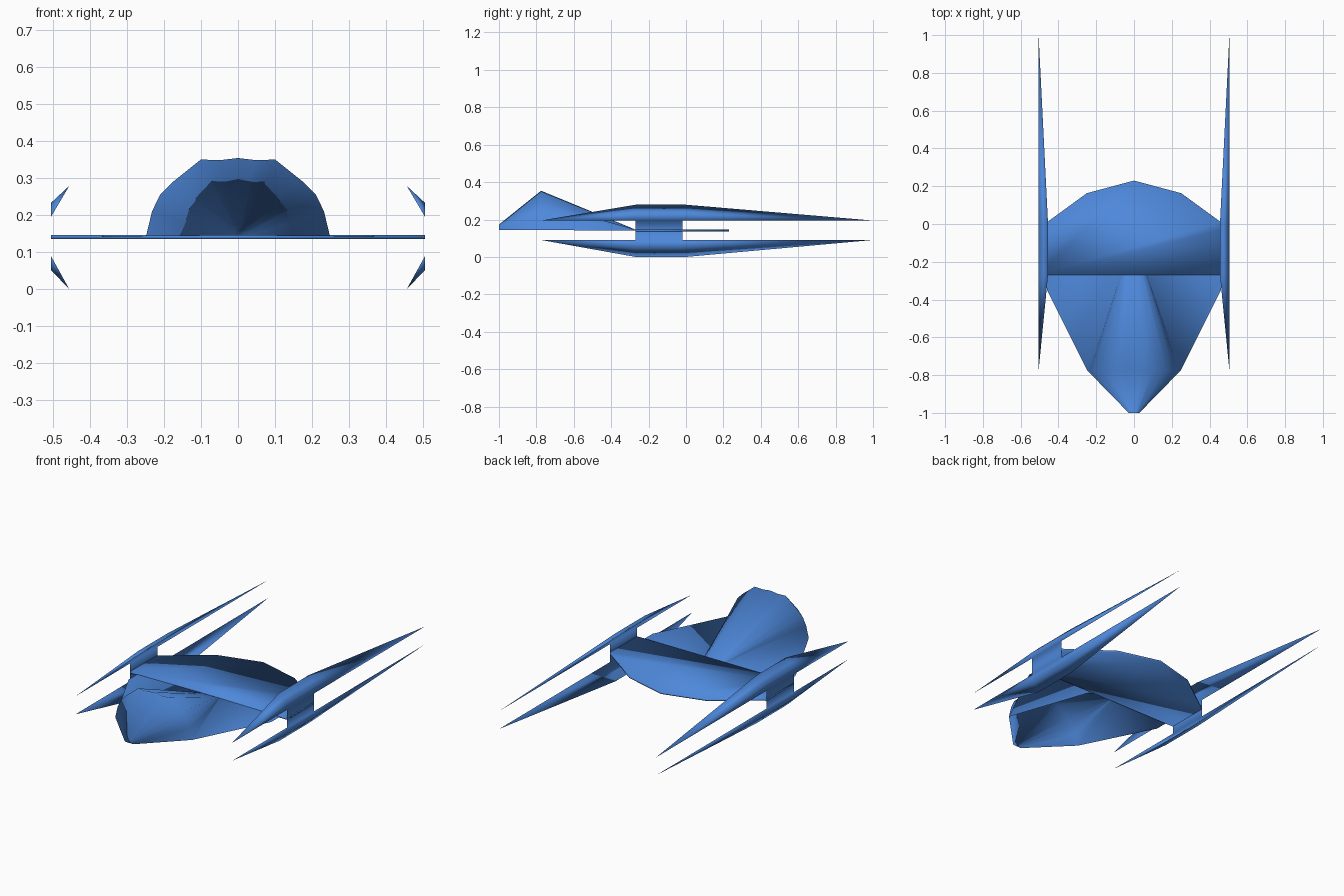
import bpy, math

if "Cube" in bpy.data.objects:
    bpy.data.objects.remove(bpy.data.objects["Cube"])

blue = bpy.data.materials.new("hull_blue")
blue.diffuse_color = (.075, .245, .70, 1)
blue.use_nodes = True
blue.node_tree.nodes["Principled BSDF"].inputs["Base Color"].default_value = blue.diffuse_color

def make(name, verts, faces):
    """Smooth-shaded blue mesh object."""
    me = bpy.data.meshes.new(name)
    me.from_pydata(verts, [], faces)
    me.update()
    me.materials.append(blue)
    for p in me.polygons:
        p.use_smooth = True
    ob = bpy.data.objects.new(name, me)
    bpy.context.collection.objects.link(ob)

def mirror_half(pts):
    return pts + [(-x, y, z) for x, y, z in reversed(pts[:-1])]

# Canopy hood: nose ring, high arch, then a tapering back that flattens onto the deck,
# with a flat wing on each side from the arch foot to the deck corner
n = 7
nose = [(.028 * math.cos(i * math.pi / 12), -1, .145 + .028 * math.sin(i * math.pi / 12)) for i in range(n)]
arch = [(x, -.775, z) for x, z in [(.248, .143), (.232, .21), (.21, .255), (.175, .29), (.1, .35), (.05, .348), (0, .354)]]
rear = [(x, -.27, .146) for x in (.07, .068, .064, .058, .04, .02, 0)]
rings = [mirror_half(r) for r in (nose, arch, rear)]
m = len(rings[0])
verts = sum(rings, [])
faces = [(r * m + i, r * m + i + 1, (r + 1) * m + i + 1, (r + 1) * m + i) for r in range(2) for i in range(m - 1)]
faces.append(tuple(range(m)))
w = len(verts)
verts += [(s * .46, y, .142) for s in (1, -1) for y in (-.35, -.27)]
faces += [(m, 2 * m, w + 1, w), (2 * m - 1, w + 2, w + 3, 3 * m - 1)]
make("canopy_hood", verts, faces)

# Thin flat rear deck
outline = [(.505, -.27), (.505, -.02), (.46, .01), (.25, .163), (0, .23),
           (-.25, .163), (-.46, .01), (-.505, -.02), (-.505, -.27)]
k = len(outline)
verts = [(x, y, z) for z in (.136, .146) for x, y in outline]
faces = [tuple(reversed(range(k))), tuple(range(k, 2 * k))]
faces += [(i, (i + 1) % k, k + (i + 1) % k, k + i) for i in range(k)]
make("rear_deck", verts, faces)

# Pair of blade fins on each side, joined by an upright plate
for sx, side in ((1, "right"), (-1, "left")):
    v, f = [], []
    for sz in (1, -1):
        b = len(v)
        P = lambda x, y, h: (sx * x, y, .1425 + sz * h)
        v += [P(.505, -.775, .052), P(.505, 1, .052)]
        for y, tip in ((-.27, -.27), (-.02, 0)):
            v += [P(.505, y, .052), P(.505, y, .09), P(.455, tip, .1365 if sz > 0 else .1425)]
        part = [(0, 2, 3), (0, 3, 4), (0, 4, 2), (1, 6, 5), (1, 7, 6), (1, 5, 7),
                (2, 5, 6, 3), (3, 6, 7, 4), (4, 7, 5, 2)]
        f += [tuple(b + i for i in (q if sx * sz > 0 else q[::-1])) for q in part]
    plate = (2, 10, 13, 5)
    f.append(plate if sx > 0 else plate[::-1])
    make(f"{side}_fins", v, f)
